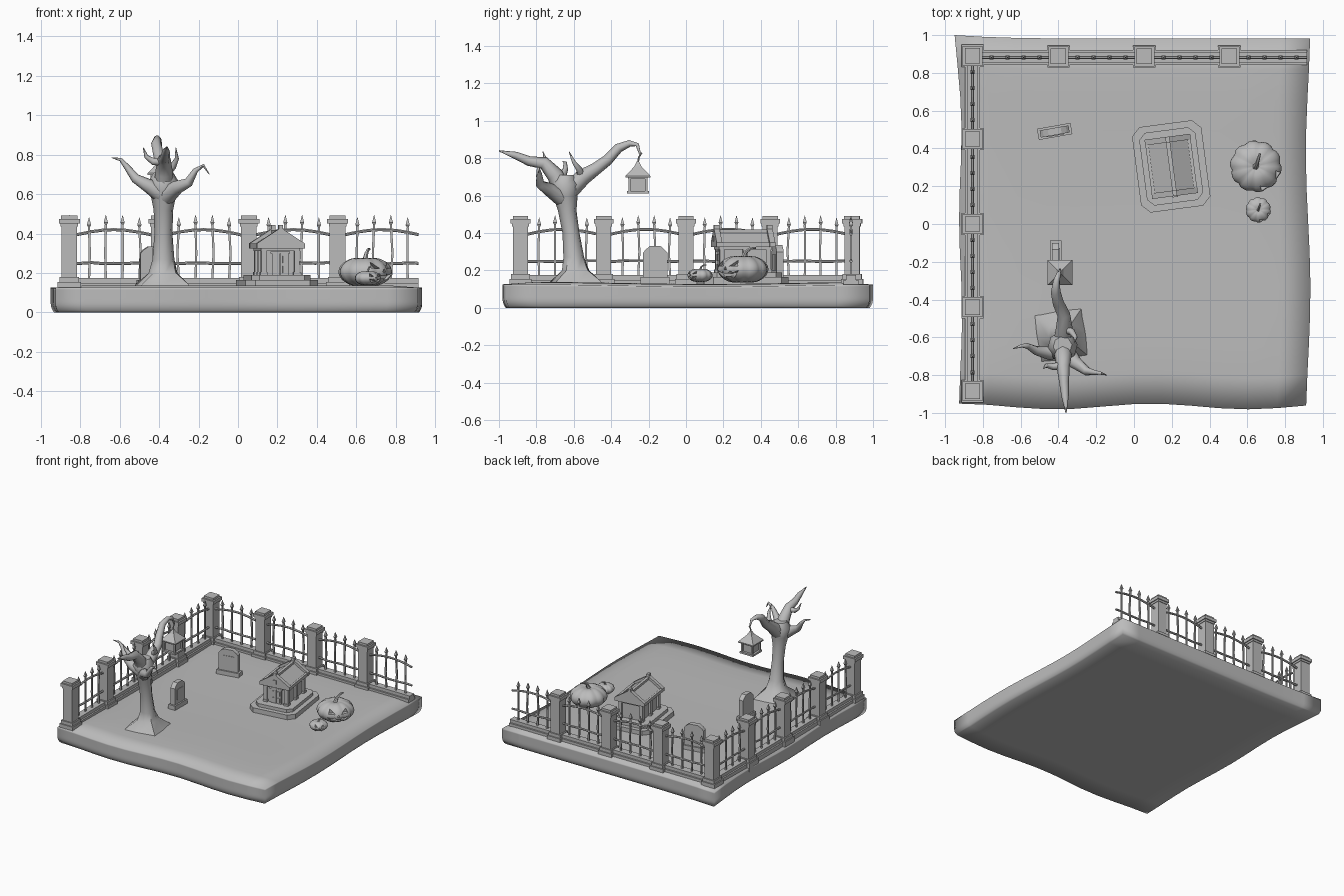
import bpy, bmesh, math, random
from mathutils import Vector, Matrix

if "Cube" in bpy.data.objects:
    bpy.data.objects.remove(bpy.data.objects["Cube"])

random.seed(4)
grey = bpy.data.materials.new("plain_grey")
grey.diffuse_color = (0.5, 0.5, 0.5, 1)
grey.use_nodes = True
grey.node_tree.nodes["Principled BSDF"].inputs["Base Color"].default_value = grey.diffuse_color


def finish(name, bm, loc=(0, 0, 0), rot=0, smooth=None):
    bmesh.ops.recalc_face_normals(bm, faces=bm.faces[:])
    me = bpy.data.meshes.new(name)
    bm.to_mesh(me)
    bm.free()
    me.materials.append(grey)
    ob = bpy.data.objects.new(name, me)
    bpy.context.collection.objects.link(ob)
    ob.location = loc
    ob.rotation_euler = (0, 0, math.radians(rot))
    if smooth:
        bpy.ops.object.select_all(action='DESELECT')
        ob.select_set(True)
        bpy.context.view_layer.objects.active = ob
        bpy.ops.object.shade_smooth_by_angle(angle=math.radians(smooth))
    return ob


def box(bm, x, y, z0, z1, sx, sy):
    m = Matrix.Translation((x, y, (z0 + z1) / 2)) @ Matrix.Diagonal((sx, sy, z1 - z0, 1))
    bmesh.ops.create_cube(bm, size=1, matrix=m)


def loft(bm, rings):
    vs = [[bm.verts.new(p) for p in r] for r in rings]
    n = len(vs[0])
    for a, b in zip(vs, vs[1:]):
        for i in range(n):
            bm.faces.new((a[i], a[(i + 1) % n], b[(i + 1) % n], b[i]))
    bm.faces.new(vs[0][::-1])
    bm.faces.new(vs[-1])


def prism(bm, pts, a, b, axis):
    put = {'x': lambda p, q, t: (t, p, q), 'y': lambda p, q, t: (p, t, q), 'z': lambda p, q, t: (p, q, t)}[axis]
    loft(bm, [[put(p, q, t) for p, q in pts] for t in (a, b)])


def tube(bm, pts, sides=8):
    # path of (x, y, z, radius) swept with a transported frame
    P = [Vector(p[:3]) for p in pts]
    side, rings, old = None, [], None
    for i, p in enumerate(P):
        t = (P[min(i + 1, len(P) - 1)] - P[max(i - 1, 0)]).normalized()
        side = t.orthogonal().normalized() if side is None else old.rotation_difference(t) @ side
        old, up = t, t.cross(side)
        rings.append([p + pts[i][3] * (side * math.cos(k * math.tau / sides) + up * math.sin(k * math.tau / sides))
                      for k in range(sides)])
    loft(bm, rings)


# ground slab with wavy outline and soft edges
bm = bmesh.new()
bmesh.ops.create_cube(bm, size=2)
bmesh.ops.subdivide_edges(bm, edges=bm.edges[:], cuts=11, use_grid_fill=True)
for v in bm.verts:
    u, w, t = v.co
    x0 = -0.918 - 0.024 * max(0, w) ** 3 - 0.008 * math.cos(w * 6)
    x1 = 0.922 + 0.012 * math.sin(-w * 4.2)
    y0 = -0.966 + 0.015 * math.cos(math.pi * 2 * (u + 1) * 0.92 / 1.02)
    y1 = 0.982 + 0.018 * max(0, -u) ** 4
    s = 1 - 0.018 * max(0, -t) ** 3
    edge = max(abs(u), abs(w)) ** 10
    v.co = (s * (x0 + (x1 - x0) * (u + 1) / 2), s * (y0 + (y1 - y0) * (w + 1) / 2),
            (t + 1) / 2 * (0.134 + 0.006 * math.sin(w * 3 + 4.4) - 0.014 * edge))
finish("ground_slab", bm, smooth=180)

# fence pillars
left_y = (-0.885, -0.44, 0.0, 0.45, 0.89)
back_x = (-0.40, 0.055, 0.505)
for x, y in [(-0.855, y) for y in left_y] + [(x, 0.887) for x in back_x]:
    bm = bmesh.new()
    box(bm, 0, 0, 0.09, 0.155, 0.118, 0.118)
    box(bm, 0, 0, 0.155, 0.18, 0.1, 0.1)
    box(bm, 0, 0, 0.18, 0.45, 0.08, 0.08)
    box(bm, 0, 0, 0.435, 0.45, 0.09, 0.09)
    box(bm, 0, 0, 0.45, 0.475, 0.106, 0.106)
    box(bm, 0, 0, 0.475, 0.492, 0.082, 0.082)
    finish("fence_pillar", bm, (x, y, 0))


# fence sections, each running along local x from its first pillar
def section(loc, rot, length):
    bm = bmesh.new()
    box(bm, length / 2, 0, 0.09, 0.15, length, 0.08)
    box(bm, length / 2, 0, 0.15, 0.175, length, 0.055)
    finish("fence_kerb", bm, loc, rot)
    bm = bmesh.new()
    arch = lambda x: 0.385 + 0.035 * math.sin(math.pi * x / 0.45)
    xs = [length * i / 8 for i in range(9)]
    tube(bm, [(x, 0, arch(x), 0.008) for x in xs], 6)
    tube(bm, [(x, 0, 0.25 + random.uniform(-.003, .003), 0.008) for x in xs], 6)
    for i in range(4):
        x = 0.1 + 0.085 * i
        d, top = random.uniform(-0.008, 0.008), arch(x) + 0.025
        tube(bm, [(x, 0, 0.17, 0.008), (x + d, 0, 0.3, 0.008), (x, 0, top, 0.008)], 4)
        tube(bm, [(x, 0, top, 0.006), (x, 0, top + 0.012, 0.015), (x, 0, top + 0.05, 0.001)], 4)
    finish("fence_railing", bm, loc, rot)


for y in left_y[:-1]:
    section((-0.855, y, 0), 90, 0.445)
for x in (-0.855,) + back_x:
    section((x, 0.882, 0), 0, 0.41 if x > 0.5 else 0.45)

# bare tree: four-cornered flare narrowing into a round trunk
bm = bmesh.new()
trunk = [(-.385, -.59, .11, .2, .7), (-.385, -.59, .145, .165, .75), (-.38, -.59, .2, .082, .9),
         (-.378, -.6, .27, .056, 1), (-.378, -.615, .4, .046, 1), (-.378, -.635, .52, .05, 1),
         (-.378, -.645, .6, .066, 1), (-.378, -.648, .66, .08, 1), (-.378, -.645, .71, .05, 1)]
loft(bm, [[(x + r * (f if k % 2 else 1) * math.cos(math.radians(53 + 45 * k)),
            y + r * (f if k % 2 else 1) * math.sin(math.radians(53 + 45 * k)), z) for k in range(8)]
          for x, y, z, r, f in trunk])
finish("tree_trunk", bm, smooth=50)
branches = [
    [(-.378, -.62, .63, .05), (-.37, -.55, .7, .045), (-.372, -.48, .745, .034), (-.4, -.42, .79, .03),
     (-.415, -.36, .855, .026), (-.41, -.3, .88, .018), (-.397, -.26, .872, .011), (-.39, -.245, .82, .005)],
    [(-.378, -.66, .63, .05), (-.375, -.7, .71, .045), (-.375, -.76, .775, .034), (-.37, -.84, .785, .026),
     (-.365, -.91, .815, .02), (-.36, -1.0, .84, .003)],
    [(-.39, -.66, .6, .045), (-.45, -.685, .64, .036), (-.52, -.67, .68, .024), (-.565, -.645, .74, .015),
     (-.595, -.645, .775, .009), (-.64, -.66, .785, .002)],
    [(-.36, -.67, .59, .045), (-.31, -.735, .635, .036), (-.25, -.78, .66, .024), (-.215, -.785, .72, .014),
     (-.175, -.79, .745, .008), (-.145, -.8, .7, .002)],
    [(-.38, -.75, .765, .022), (-.43, -.755, .765, .018), (-.465, -.75, .79, .011), (-.48, -.765, .835, .002)],
    [(-.37, -.56, .7, .022), (-.33, -.57, .74, .018), (-.31, -.6, .78, .011), (-.315, -.625, .835, .002)]]
for path in branches:
    bm = bmesh.new()
    tube(bm, path, 8)
    finish("tree_branch", bm, smooth=50)

# hanging lantern
bm = bmesh.new()
sq = lambda r, z: [(r * a, r * b, z) for a, b in ((-1, -1), (1, -1), (1, 1), (-1, 1))]
loft(bm, [sq(.066, .697), sq(.066, .706), sq(.02, .755), sq(.006, .782)])
tube(bm, [(0, .02, .83, .005), (0, .005, .805, .005), (0, 0, .775, .005)], 6)
box(bm, 0, 0, .612, .626, .116, .116)
box(bm, 0, 0, .688, .7, .104, .104)
box(bm, 0, 0, .62, .69, .08, .08)
for a in (-.045, .045):
    for b in (-.045, .045):
        box(bm, a, b, .62, .69, .013, .013)
finish("lantern", bm, (-.392, -.257, 0))


# gravestones
def grave(loc, rot, w, h):
    bm = bmesh.new()
    box(bm, 0, 0, 0.11, 0.165, w + 0.025, 0.06)
    c = w / 2
    prism(bm, [(-c, .16), (c, .16), (c, h - .035), (c - .015, h - .018), (c * .45, h), (-c * .45, h),
               (-c + .015, h - .018), (-c, h - .035)], -.019, .019, 'y')
    box(bm, 0, -0.019, .2, h - .05, w * .6, .008)
    finish("gravestone", bm, loc, rot)


grave((-.42, .49, 0), 10, .155, .335)
grave((-.415, -.165, 0), 90, .13, .33)

# mausoleum: stepped octagonal base, walls, columns, door, gabled roof
MP, MR = (.197, .305, 0), 7.5
bm = bmesh.new()
for w, h, c, z0, z1 in ((.185, .228, .045, .1, .165), (.15, .194, .035, .165, .19)):
    prism(bm, [(-w, c - h), (c - w, -h), (w - c, -h), (w, c - h), (w, h - c), (w - c, h), (c - w, h), (-w, h - c)],
          z0, z1, 'z')
finish("mausoleum_steps", bm, MP, MR)
bm = bmesh.new()
box(bm, 0, 0, .19, .33, .165, .25)
for a in (-.085, .085):
    for b in (-.125, 0, .125):
        box(bm, a, b, .19, .33, .026, .026)
        box(bm, a, b, .19, .205, .036, .036)
box(bm, 0, 0, .312, .332, .2, .285)
finish("mausoleum_walls", bm, MP, MR)
bm = bmesh.new()
for a in (-.022, .022):
    box(bm, a, -.126, .19, .298, .04, .014)
    for z in (.2, .252):
        box(bm, a, -.134, z, z + .035, .02, .008)
box(bm, 0, -.126, .298, .308, .1, .02)
finish("mausoleum_door", bm, MP, MR)
bm = bmesh.new()
prism(bm, [(-.105, .33), (.105, .33), (.105, .34), (0, .408), (-.105, .34)], -.15, .15, 'y')
for y in (-.158, .128):
    prism(bm, [(-.122, .325), (.122, .325), (.122, .35), (0, .43), (-.122, .35)], y, y + .03, 'y')
for a in (-.112, .112):
    box(bm, a, 0, .325, .35, .018, .3)
box(bm, 0, 0, .395, .418, .022, .3)
for y in (-.143, .143):
    box(bm, 0, y, .41, .443, .022, .03)
box(bm, 0, -.16, .355, .385, .03, .008)
finish("mausoleum_roof", bm, MP, MR)


# carved pumpkins with ribs, a face and a curved stem
def pumpkin(loc, s, rot):
    bm = bmesh.new()
    bmesh.ops.create_uvsphere(bm, u_segments=48, v_segments=18, radius=1)
    for v in bm.verts:
        r = math.hypot(v.co.x, v.co.y)
        rib = 1 - .07 * abs(math.cos(5 * math.atan2(v.co.y, v.co.x))) ** 6
        dip = .25 * math.exp(-(r / .28) ** 2) * (1 if v.co.z > 0 else -1)
        v.co = (v.co.x * rib * s, v.co.y * rib * s, (v.co.z * (.7 + .3 * rib) - dip) * s * .58)
    body = finish("pumpkin", bm, loc, rot, 40)
    bm = bmesh.new()
    shapes = [[(g * .16, .12), (g * .52, .14), (g * .42, .36)] for g in (-1, 1)]
    shapes += [[(-.07, 0), (.07, 0), (0, .12)],
               [(-.58, -.04), (-.3, -.13), (-.2, -.06), (-.1, -.16), (.1, -.16), (.2, -.06), (.3, -.13), (.58, -.04),
                (.35, -.28), (.2, -.33), (.12, -.25), (-.06, -.25), (-.12, -.35), (-.35, -.28)]]
    for sh in shapes:
        prism(bm, [(p * s, q * s) for p, q in sh], -1.3 * s, -.64 * s, 'y')
    cut = finish("pumpkin_face_cutter", bm, loc, rot)
    cut.hide_render = True
    cut.display_type = 'WIRE'
    m = body.modifiers.new("face", 'BOOLEAN')
    m.operation, m.object, m.solver = 'DIFFERENCE', cut, 'EXACT'
    bm = bmesh.new()
    tube(bm, [(0, 0, .36 * s, .2 * s), (0, .02 * s, .48 * s, .1 * s), (.04 * s, .1 * s, .68 * s, .075 * s),
              (.1 * s, .3 * s, .82 * s, .06 * s), (.16 * s, .5 * s, .84 * s, .04 * s)], 6)
    finish("pumpkin_stem", bm, loc, 0, 40)


pumpkin((.645, .305, .206), .137, 45)
pumpkin((.658, .075, .174), .067, 40)
